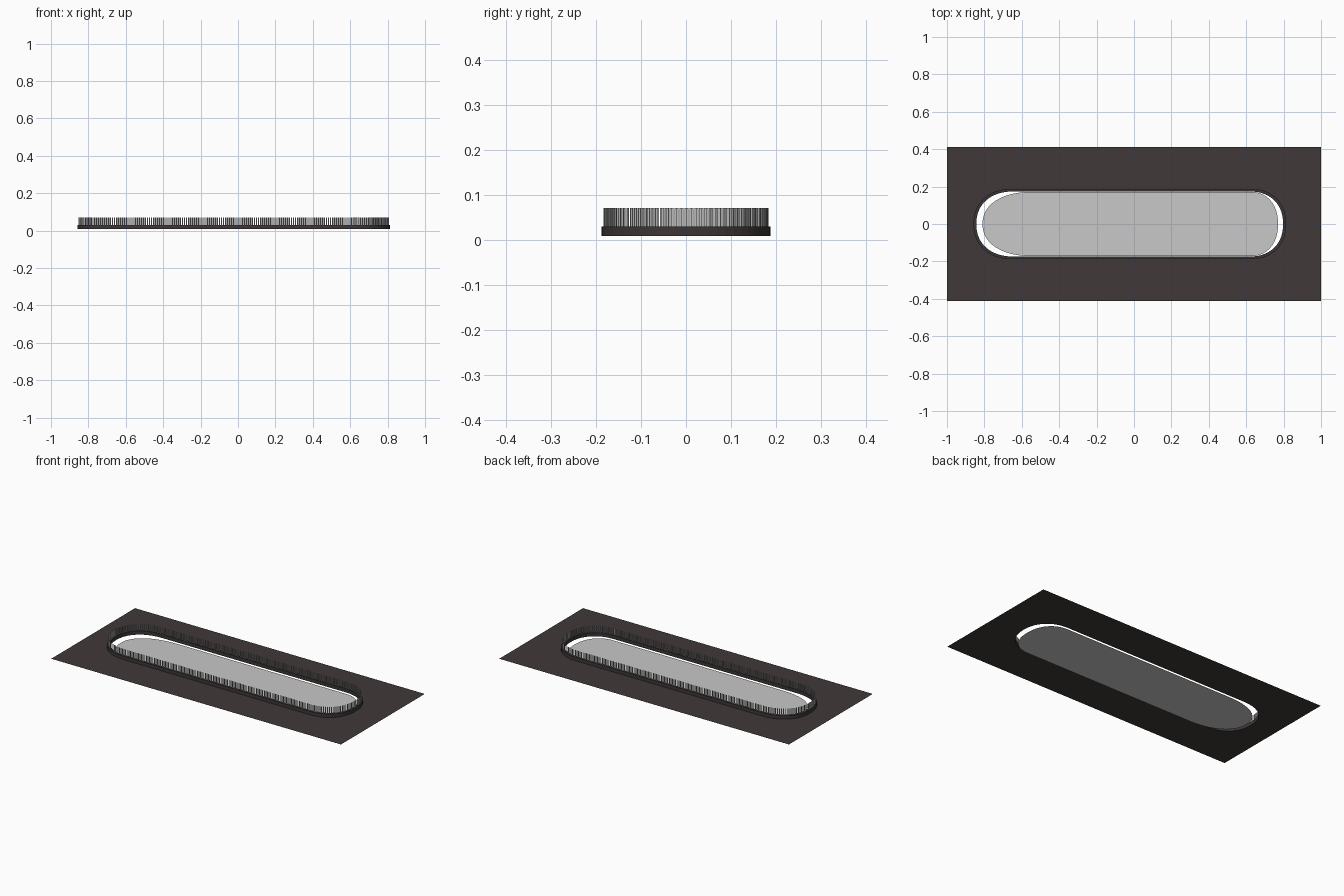
import bpy, bmesh, math

if "Cube" in bpy.data.objects:
    bpy.data.objects.remove(bpy.data.objects["Cube"])

Z0, Z1, Z2 = 0.008, 0.03, 0.071


def mat(name, c):
    m = bpy.data.materials.new(name)
    m.diffuse_color = (*c, 1)
    m.use_nodes = True
    m.node_tree.nodes["Principled BSDF"].inputs["Base Color"].default_value = m.diffuse_color
    return m


DARK = mat("dark ground", (0.051, 0.041, 0.040))
RIM = mat("dark rim", (0.045, 0.037, 0.036))
ICE = mat("pale grey floor", (0.58, 0.58, 0.58))
FENCE = mat("light grey fence", (0.5, 0.5, 0.5))


def oval(x0, x1, hy, a0, a1, e=0.9, n=28):
    """Long oval: straight sides with rounded ends of depth a0 and a1."""
    pts = []
    for s, xe, a in ((1, x1 - a1, a1), (-1, x0 + a0, a0)):
        for i in range(n + 1):
            t = -math.pi / 2 + math.pi * i / n
            c, q = max(0, math.cos(t)), math.sin(t)
            pts.append((xe + s * a * c ** e,
                        s * hy * math.copysign(abs(q) ** e, q)))
    return pts


def finish(bm, name, m):
    me = bpy.data.meshes.new(name)
    bm.to_mesh(me)
    bm.free()
    ob = bpy.data.objects.new(name, me)
    bpy.context.collection.objects.link(ob)
    me.materials.append(m)
    return ob


OUT = oval(-0.858, 0.813, 0.188, 0.21, 0.19)
INN = oval(-0.843, 0.797, 0.174, 0.20, 0.18)
FLOOR = oval(-0.81, 0.77, 0.172, 0.27, 0.15)

# ground plate with oval opening
bm = bmesh.new()
edges = []
for loop in ([(-1, -.413), (1, -.413), (1, .413), (-1, .413)], INN):
    vs = [bm.verts.new((x, y, Z0)) for x, y in loop]
    edges += [bm.edges.new((vs[i - 1], vs[i])) for i in range(len(vs))]
bmesh.ops.triangle_fill(bm, edges=edges, use_beauty=True, normal=(0, 0, 1))
for f in bm.faces:
    f.normal_update()
    if f.normal.z < 0:
        f.normal_flip()
finish(bm, "ground_plate", DARK)

# pale floor inside the opening
bm = bmesh.new()
bm.faces.new([bm.verts.new((x, y, 0)) for x, y in FLOOR])
finish(bm, "arena_floor", ICE)

# low solid rim
bm = bmesh.new()
rings = [[bm.verts.new((x, y, z)) for x, y in loop]
         for loop, z in ((OUT, Z0), (OUT, Z1), (INN, Z1), (INN, Z0))]
n = len(OUT)
for a, b in zip(rings, rings[1:]):
    for i in range(n):
        j = (i + 1) % n
        bm.faces.new((a[i], a[j], b[j], b[i]))
finish(bm, "rim", RIM)

# fence of thin upright slats following the rim
bm = bmesh.new()
path = oval(-0.852, 0.806, 0.182, 0.205, 0.185)
step, width, thick = 0.011, 0.005, 0.002
carry = 0.0
for i in range(len(path)):
    (ax, ay), (bx, by) = path[i], path[(i + 1) % len(path)]
    L = math.hypot(bx - ax, by - ay)
    if L < 1e-6:
        continue
    tx, ty = (bx - ax) / L, (by - ay) / L
    d = carry
    while d < L:
        cx, cy = ax + tx * d, ay + ty * d
        ring = []
        for z in (Z1, Z2):
            ring.append([bm.verts.new((cx + tx * u * width / 2 - ty * v * thick / 2,
                                       cy + ty * u * width / 2 + tx * v * thick / 2, z))
                         for u, v in ((-1, -1), (1, -1), (1, 1), (-1, 1))])
        lo, hi = ring
        bm.faces.new(hi)
        for k in range(4):
            m = (k + 1) % 4
            bm.faces.new((lo[k], lo[m], hi[m], hi[k]))
        d += step
    carry = d - L
finish(bm, "slat_fence", FENCE)
